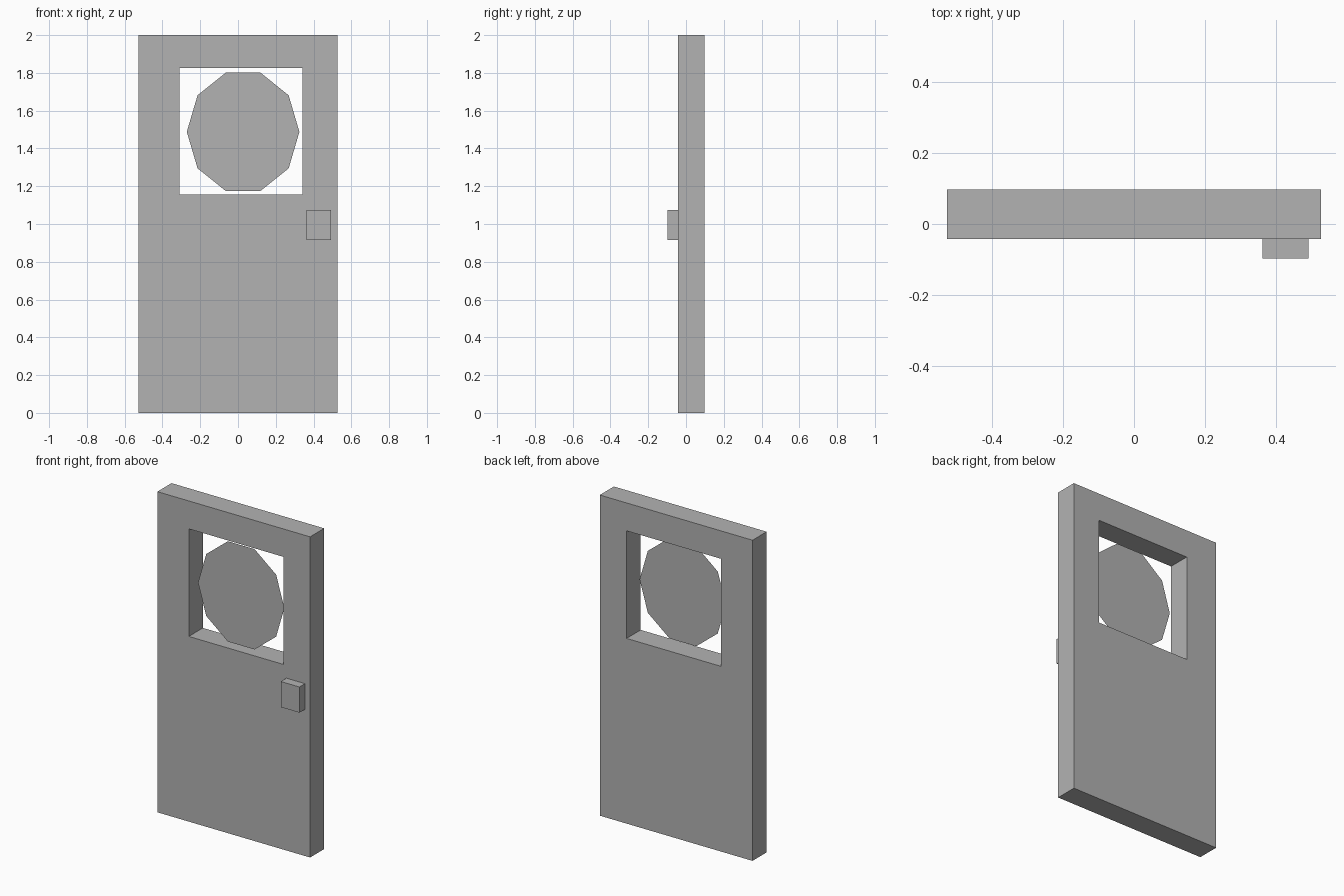
import bpy
import bmesh
from mathutils import Matrix, Vector

if "Cube" in bpy.data.objects:
    bpy.data.objects.remove(bpy.data.objects["Cube"], do_unlink=True)

# Single flat grey
grey = bpy.data.materials.new("plain_grey")
grey.use_nodes = True
colour = (0.448, 0.448, 0.448, 1)
grey.diffuse_color = colour
grey.node_tree.nodes["Principled BSDF"].inputs["Base Color"].default_value = colour


def finish(name, bm):
    mesh = bpy.data.meshes.new(name)
    bm.to_mesh(mesh)
    bm.free()
    mesh.materials.append(grey)
    obj = bpy.data.objects.new(name, mesh)
    bpy.context.collection.objects.link(obj)
    return obj


def box(name, low, high):
    low, high = Vector(low), Vector(high)
    bm = bmesh.new()
    bmesh.ops.create_cube(bm, size=1)
    bmesh.ops.scale(bm, vec=high - low, verts=bm.verts)
    bmesh.ops.translate(bm, vec=(low + high) / 2, verts=bm.verts)
    return finish(name, bm)


# Door panel with a rectangular window opening
panel = box("door_panel", (-0.527, -0.042, 0), (0.527, 0.097, 2))
cutter = box("window_cutter", (-0.31, -0.5, 1.155), (0.342, 0.5, 1.826))
cutter.hide_render = True
cut = panel.modifiers.new("window_opening", "BOOLEAN")
cut.operation = "DIFFERENCE"
cut.solver = "EXACT"
cut.object = cutter
bpy.context.view_layer.objects.active = panel
bpy.ops.object.modifier_apply(modifier=cut.name)
bpy.data.objects.remove(cutter, do_unlink=True)

# Flat ten-sided pane floating in the opening, facing the front
bm = bmesh.new()
bmesh.ops.create_circle(bm, cap_ends=True, segments=10, radius=1)
# Put a corner on the horizontal axis, then stand the pane upright
corner = bm.verts[:][0].co.copy() if not hasattr(bm.verts, "ensure_lookup_table") else None
bm.verts.ensure_lookup_table()
corner = bm.verts[0].co
spin = Matrix.Rotation(-Vector((1, 0)).angle_signed(corner.xy) * -1, 3, "Z")
bmesh.ops.rotate(bm, matrix=spin, verts=bm.verts)
bmesh.ops.rotate(bm, matrix=Matrix.Rotation(1.5707963, 3, "X"), verts=bm.verts)
bmesh.ops.scale(bm, vec=(0.298, 1, 0.329), verts=bm.verts)
bmesh.ops.translate(bm, vec=(0.027, -0.007, 1.488), verts=bm.verts)
finish("window_pane", bm)

# Handle block on the front
box("door_handle", (0.363, -0.097, 0.915), (0.492, -0.042, 1.075))
